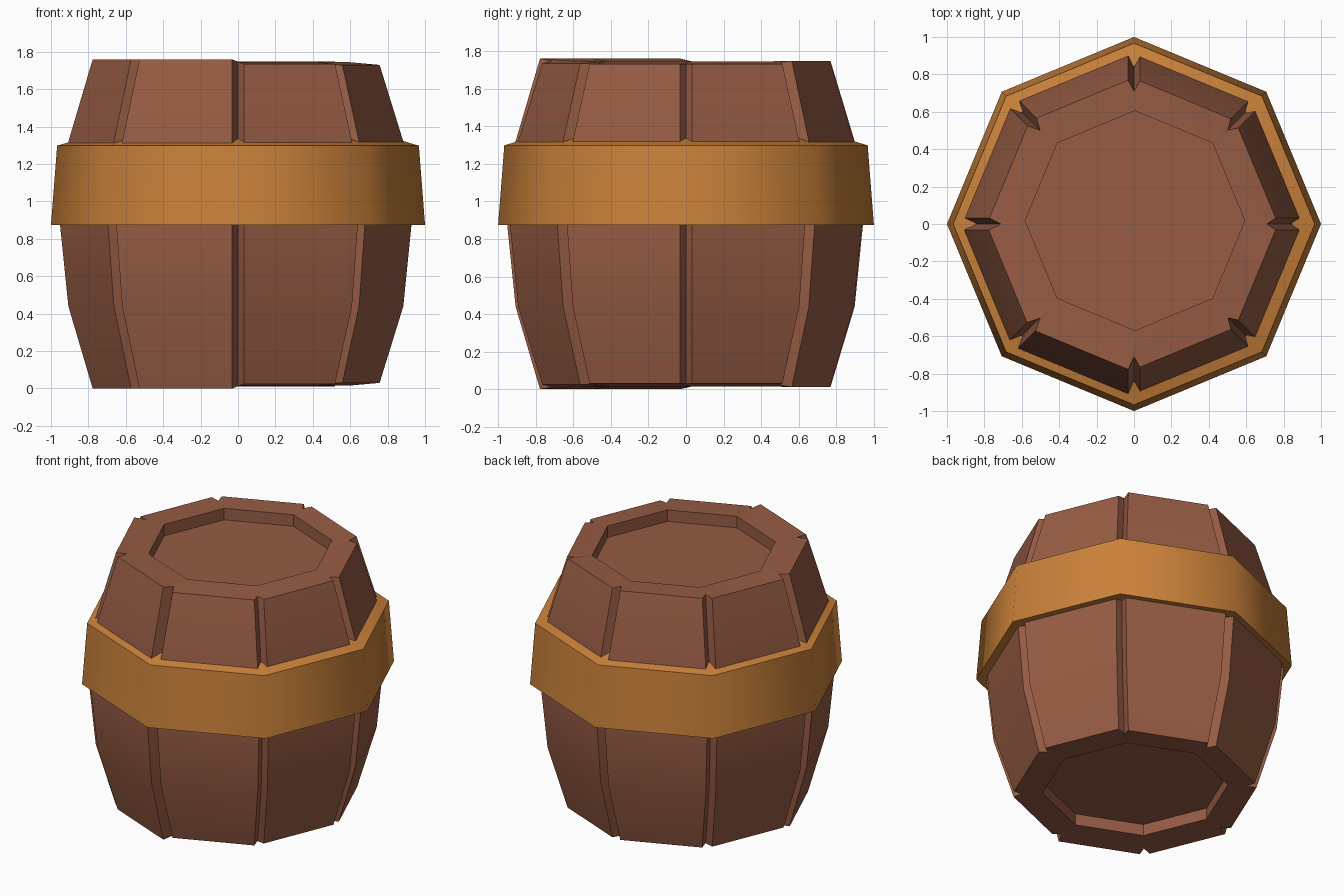
import bpy, bmesh, math
from mathutils import Vector

if "Cube" in bpy.data.objects:
    bpy.data.objects.remove(bpy.data.objects["Cube"])

N = 8


def material(name, rgb):
    m = bpy.data.materials.new(name)
    m.diffuse_color = (*rgb, 1)
    m.use_nodes = True
    m.node_tree.nodes["Principled BSDF"].inputs["Base Color"].default_value = m.diffuse_color
    return m


def finish(bm, name, mat, angle):
    bmesh.ops.recalc_face_normals(bm, faces=bm.faces)
    me = bpy.data.meshes.new(name)
    bm.to_mesh(me)
    bm.free()
    me.materials.append(mat)
    ob = bpy.data.objects.new(name, me)
    bpy.context.collection.objects.link(ob)
    bpy.ops.object.select_all(action='DESELECT')
    ob.select_set(True)
    bpy.context.view_layer.objects.active = ob
    bpy.ops.object.shade_smooth_by_angle(angle=math.radians(angle))


def corner(k, r, z=0.0):
    a = math.tau * k / N
    return Vector((r * math.cos(a), r * math.sin(a), z))


wood = material("brown wood", (0.31, 0.108, 0.058))
brass = material("orange brass", (0.59, 0.22, 0.042))

# Barrel body: eight slightly uneven staves with V grooves at the corners
profile = [(0.0, 0.79), (0.44, 0.92), (0.88, 0.965), (1.32, 0.92), (1.76, 0.79)]
gap, depth = 0.034, 0.08
trim = [0.03, 0.012, 0.012, 0.015, 0.0, 0.0, 0.025, 0.03]           # shortening of each stave
scale = [0.975, 0.985, 0.99, 0.995, 1.0, 1.0, 0.985, 0.975]         # inset of each stave

bm = bmesh.new()
levels = []
for i, (z, r) in enumerate(profile):
    side = 1 if i == 0 else -1 if i == len(profile) - 1 else 0
    staves, tips = [], []
    for k in range(N):
        a, b = corner(k, r * scale[k]), corner(k + 1, r * scale[k])
        along = (b - a).normalized() * gap
        up = Vector((0, 0, z + side * trim[k]))
        staves.append((bm.verts.new(a + along + up), bm.verts.new(b - along + up)))
        tz = z + side * (trim[k] + trim[k - 1]) / 2
        tips.append(bm.verts.new(corner(k, r - depth, tz)))
    levels.append((staves, tips))

for (s0, t0), (s1, t1) in zip(levels, levels[1:]):
    for k in range(N):
        n = (k + 1) % N
        bm.faces.new((s0[k][0], s0[k][1], s1[k][1], s1[k][0]))
        bm.faces.new((t0[k], s0[k][0], s1[k][0], t1[k]))
        bm.faces.new((s0[k][1], t0[n], t1[n], s1[k][1]))

# Rims and recessed lids at both ends
for (staves, tips), rim_z, lid_z in ((levels[0], 0.015, 0.095), (levels[-1], 1.745, 1.665)):
    shift = Vector((0.005, 0.018, 0))
    rim = [bm.verts.new(corner(k, 0.587, rim_z) + shift) for k in range(N)]
    lid = [bm.verts.new(corner(k, 0.587, lid_z) + shift) for k in range(N)]
    for k in range(N):
        n = (k + 1) % N
        bm.faces.new((staves[k][0], staves[k][1], rim[n], rim[k]))
        bm.faces.new((tips[k], staves[k][0], rim[k]))
        bm.faces.new((staves[k][1], tips[n], rim[n]))
        bm.faces.new((rim[k], rim[n], lid[n], lid[k]))
    bm.faces.new(lid)
finish(bm, "barrel_body", wood, 25)

# Wide metal hoop around the upper middle
bm = bmesh.new()
section = [(1.0, 0.875), (0.967, 1.298), (0.845, 1.335), (0.865, 0.89)]
rings = [[bm.verts.new(corner(k, r, z)) for k in range(N)] for r, z in section]
for j in range(len(rings)):
    a, b = rings[j], rings[(j + 1) % len(rings)]
    for k in range(N):
        n = (k + 1) % N
        bm.faces.new((a[k], a[n], b[n], b[k]))
finish(bm, "metal_hoop", brass, 50)
